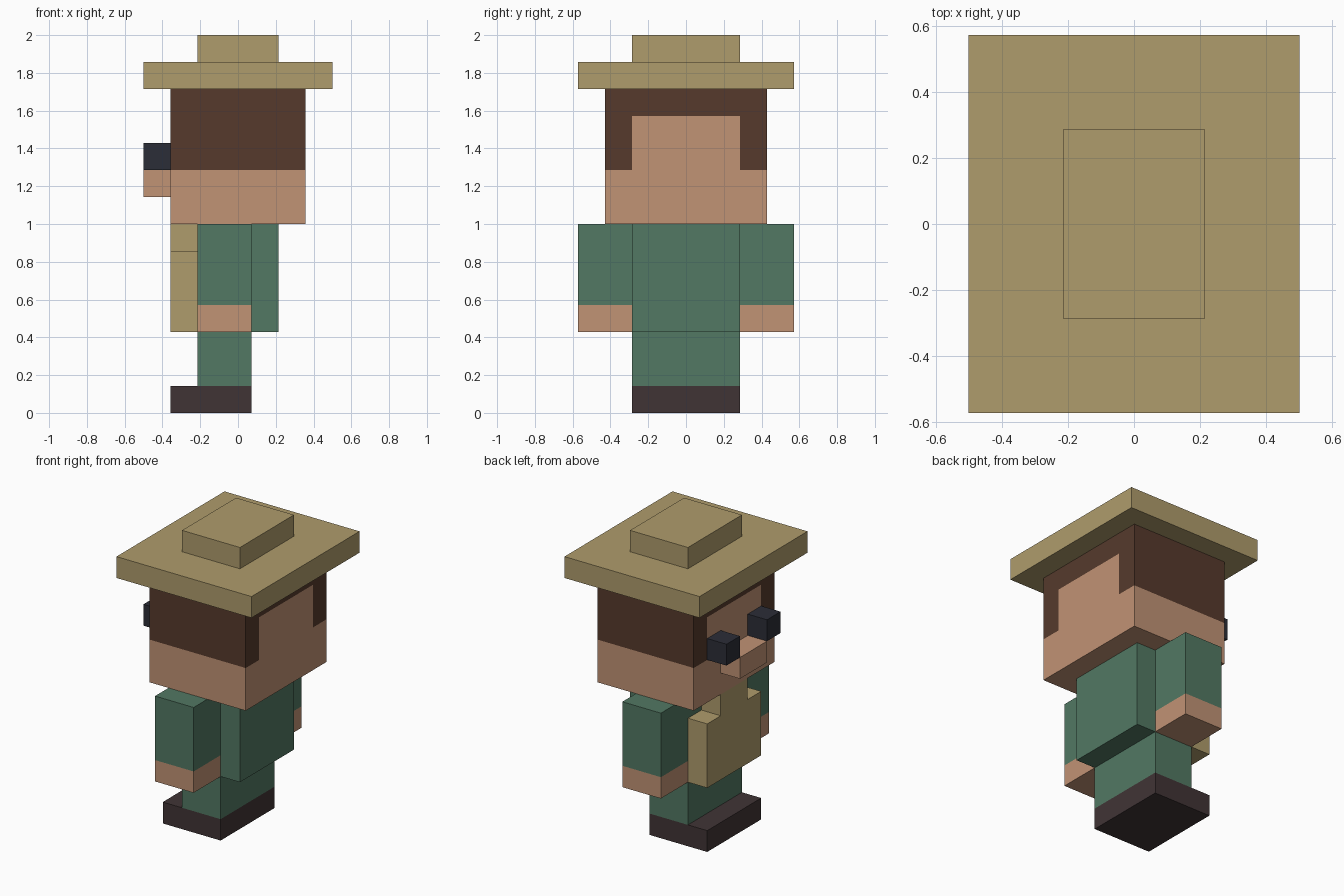
import bpy
import bmesh

U = 1 / 7  # one block of the figure's grid

cube = bpy.data.objects.get("Cube")
if cube:
    bpy.data.objects.remove(cube, do_unlink=True)


def material(name, rgb):
    """Flat material from 0-255 display values, stored as linear."""
    lin = [((c / 255 + 0.055) / 1.055) ** 2.4 for c in rgb]
    mat = bpy.data.materials.new(name)
    mat.use_nodes = True
    mat.diffuse_color = (*lin, 1)
    bsdf = mat.node_tree.nodes["Principled BSDF"]
    bsdf.inputs["Base Color"].default_value = (*lin, 1)
    bsdf.inputs["Roughness"].default_value = 0.9
    return mat


STRAW = material("straw", (175, 156, 108))
SKIN = material("skin", (193, 147, 117))
HAIR = material("brown hair", (86, 58, 44))
GREEN = material("green cloth", (82, 120, 99))
SHOE = material("dark shoe", (64, 52, 53))
EYE = material("eye black", (43, 45, 55))


def finish(name, bm, mats):
    bmesh.ops.recalc_face_normals(bm, faces=bm.faces)
    mesh = bpy.data.meshes.new(name)
    bm.to_mesh(mesh)
    bm.free()
    for m in mats:
        mesh.materials.append(m)
    obj = bpy.data.objects.new(name, mesh)
    bpy.context.collection.objects.link(obj)
    return obj


def box(name, x, y, z, mats, cuts=(), rule=None):
    """Box from (min, max) ranges in blocks; cuts are (axis, position), rule picks a face's material."""
    bm = bmesh.new()
    bmesh.ops.create_cube(bm, size=1)
    for v in bm.verts:
        for i, (lo, hi) in enumerate((x, y, z)):
            v.co[i] = U * (hi if v.co[i] > 0 else lo)
    for axis, pos in cuts:
        co, no = [0, 0, 0], [0, 0, 0]
        co[axis], no[axis] = pos * U, 1
        bmesh.ops.bisect_plane(bm, geom=bm.verts[:] + bm.edges[:] + bm.faces[:],
                               plane_co=co, plane_no=no)
    if rule:
        bm.normal_update()
        for f in bm.faces:
            f.material_index = rule(f.calc_center_median() / U, f.normal)
    return finish(name, bm, mats)


# Hat
box("hat_brim", (-3.5, 3.5), (-4, 4), (12, 13), [STRAW])
box("hat_crown", (-1.5, 1.5), (-2, 2), (13, 14), [STRAW])


# Head: hair cap framing a skin panel on the two x sides
def head_colour(c, n):
    panel = abs(n.x) > 0.5 and abs(c.y) < 2 and c.z < 11
    return 0 if c.z < 9 or panel else 1


box("head", (-2.5, 2.5), (-3, 3), (7, 12), [SKIN, HAIR],
    cuts=[(2, 9), (2, 11), (1, -2), (1, 2)], rule=head_colour)
box("nose", (-3.5, -2.5), (-1, 1), (8, 9), [SKIN])

# Body
box("torso", (-1.5, 0.5), (-2, 2), (3, 7), [GREEN])
box("back_pack", (0.5, 1.5), (-2, 2), (3, 7), [GREEN])
box("legs", (-1.5, 0.5), (-2, 2), (1, 3), [GREEN])
box("shoes", (-2.5, 0.5), (-2, 2), (0, 1), [SHOE])

# Eyes and arms, one per side
for side, s in (("first", 1), ("second", -1)):
    box(side + "_eye", (-3.5, -2.5), sorted((s, 2 * s)), (9, 10), [EYE])
    box(side + "_arm", (-1.5, 0.5), sorted((2 * s, 4 * s)), (3, 7), [GREEN, SKIN],
        cuts=[(2, 4)], rule=lambda c, n: int(c.z < 4))

# Beard: stepped profile extruded forward from the chest
profile = [(-2, 3), (2, 3), (2, 6), (1, 6), (1, 7), (-1, 7), (-1, 6), (-2, 6)]
bm = bmesh.new()
face = bm.faces.new([bm.verts.new((-1.5 * U, y * U, z * U)) for y, z in profile])
ext = bmesh.ops.extrude_face_region(bm, geom=[face], use_keep_orig=True)
for g in ext["geom"]:
    if isinstance(g, bmesh.types.BMVert):
        g.co.x -= U
finish("beard", bm, [STRAW])
